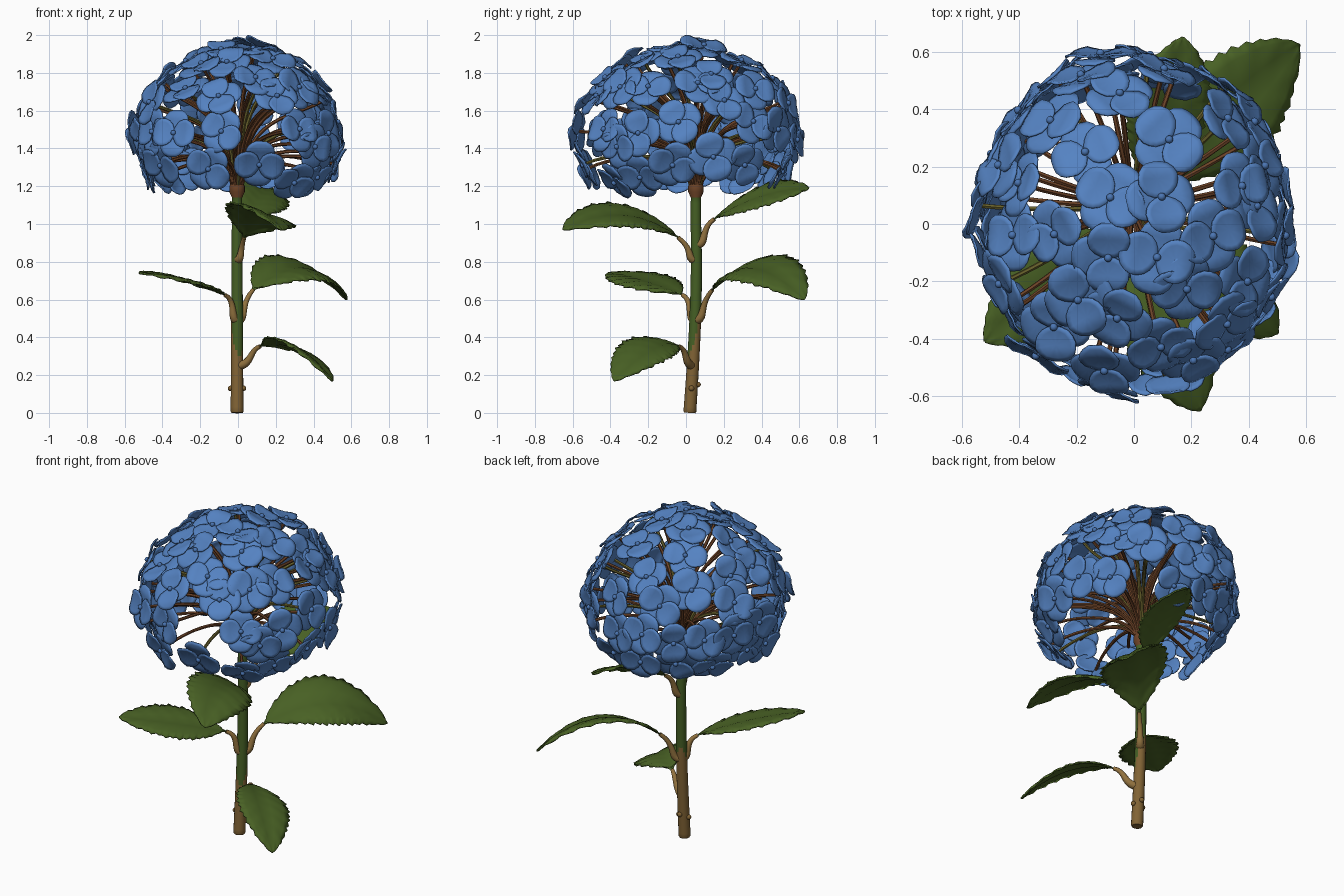
import bpy, bmesh, math, random
from mathutils import Vector, Matrix

if "Cube" in bpy.data.objects:
    bpy.data.objects.remove(bpy.data.objects["Cube"])
random.seed(11)


def material(name, rgb):
    m = bpy.data.materials.new(name)
    m.diffuse_color = (*rgb, 1)
    m.use_nodes = True
    m.node_tree.nodes["Principled BSDF"].inputs["Base Color"].default_value = m.diffuse_color
    return m


BLUE = material("petal blue", (0.09, 0.225, 0.54))
BUTTON = material("flower centre blue", (0.07, 0.18, 0.45))
GREEN = material("leaf green", (0.066, 0.12, 0.018))
STEM = material("stem green", (0.06, 0.115, 0.018))
WOOD = material("woody brown", (0.22, 0.125, 0.035))
TAN = material("leaf stalk tan", (0.29, 0.17, 0.05))
RUST = material("flower stalk rust", (0.15, 0.055, 0.02))
OLIVE = material("flower stalk olive", (0.14, 0.12, 0.025))


def finish(name, bm, mats, thick=0, angle=50):
    me = bpy.data.meshes.new(name)
    if not thick:
        bmesh.ops.recalc_face_normals(bm, faces=bm.faces)
    bm.to_mesh(me)
    bm.free()
    ob = bpy.data.objects.new(name, me)
    bpy.context.collection.objects.link(ob)
    for m in mats:
        me.materials.append(m)
    if thick:
        mod = ob.modifiers.new("thickness", 'SOLIDIFY')
        mod.thickness, mod.offset = thick, 0
    bpy.ops.object.select_all(action='DESELECT')
    ob.select_set(True)
    bpy.context.view_layer.objects.active = ob
    bpy.ops.object.shade_smooth_by_angle(angle=math.radians(angle))
    return ob


def bezier(a, b, c, d, n):
    out = []
    for i in range(n + 1):
        t = i / n
        s = 1 - t
        out.append(a * s**3 + b * 3 * s * s * t + c * 3 * s * t * t + d * t**3)
    return out


def tube(bm, pts, radii, sides=8, mat=0):
    rings = []
    for i, p in enumerate(pts):
        t = (pts[min(i + 1, len(pts) - 1)] - pts[max(i - 1, 0)]).normalized()
        u = t.cross(Vector((0.31, 0.95, 0.05))).normalized()
        v = t.cross(u)
        rings.append([bm.verts.new(p + radii[i] * (u * math.cos(a) + v * math.sin(a)))
                      for a in (2 * math.pi * k / sides for k in range(sides))])
    faces = [bm.faces.new(rings[0][::-1]), bm.faces.new(rings[-1])]
    for r, q in zip(rings, rings[1:]):
        for k in range(sides):
            j = (k + 1) % sides
            faces.append(bm.faces.new((r[k], r[j], q[j], q[k])))
    for f in faces:
        f.material_index = mat


# main stem: woody below (higher up at the back), green above, rust crown
def stem_y(z):
    return 0.02 + 0.035 * math.sin(min(z / 0.8, 1.25) * math.pi / 2)


bm = bmesh.new()
zs = [0, 0.008] + [0.03 * i for i in range(1, 39)] + [1.17, 1.2, 1.23]
rad = [0.03 if z == 0 else 0.041 if z in (1.17, 1.2) else 0.034 - 0.006 * z for z in zs]
tube(bm, [Vector((-0.005, stem_y(z), z)) for z in zs], rad, 16)
for f in bm.faces:
    c = f.calc_center_median()
    side = (c.y - stem_y(c.z)) / 0.03
    f.material_index = 0 if c.z < 0.43 + 0.12 * side - 2 * c.x else 1 if c.z < 1.14 else 2
for z, a in ((0.13, 0), (0.13, math.pi), (0.15, 1.5)):   # buds
    p = Vector((0.034 * math.cos(a) - 0.005, stem_y(z) + 0.034 * math.sin(a), z))
    bmesh.ops.create_icosphere(bm, subdivisions=2, radius=0.015, matrix=Matrix.Translation(p))
finish("main_stem", bm, [WOOD, STEM, RUST])

# leaves: stem height, blade start, middle, tip, half width, roll (left side up)
LEAVES = {
    "upper_front": (0.81, (0.03, -0.03, 0.92), (0.12, -0.34, 1.05), (0.23, -0.65, 0.97), 0.18, -20),
    "upper_back": (0.89, (0.03, 0.14, 1.02), (0.12, 0.4, 1.15), (0.17, 0.65, 1.19), 0.15, 25),
    "middle_left": (0.49, (-0.06, -0.01, 0.62), (-0.28, -0.21, 0.7), (-0.52, -0.41, 0.74), 0.16, -9),
    "middle_right": (0.49, (0.07, 0.13, 0.64), (0.32, 0.38, 0.77), (0.575, 0.625, 0.6), 0.19, 20),
    "lower_right": (0.25, (0.11, -0.03, 0.35), (0.31, -0.2, 0.34), (0.5, -0.38, 0.17), 0.15, -18),
}
N, M = 45, 4
for name, (z0, a, m, b, half, roll) in LEAVES.items():
    a, m, b = Vector(a), Vector(m), Vector(b)
    c = 2 * m - (a + b) / 2
    bm = bmesh.new()
    grid = []
    for i in range(N + 1):
        t = i / N
        p = a * (1 - t)**2 + c * 2 * t * (1 - t) + b * t * t
        T = ((c - a) * (1 - t) + (b - c) * t).normalized()
        S = Vector((0, 0, 1)).cross(T).normalized()
        S = Matrix.Rotation(math.radians(roll), 3, T) @ S
        U = T.cross(S)
        w = half * max(math.sin(math.pi * t**0.95), 0.0)**0.72 + 0.002
        row = []
        for k in range(-M, M + 1):
            v = k / M
            tooth = 1 + 0.1 * ((i % 3) / 2 - 0.5) if abs(k) == M else 1
            pleat = 0.004 * math.sin(2 * math.pi * (7 * t - 1.3 * abs(v))) * abs(v)
            lift = w * (0.25 * abs(v) - 0.27 * v * v) + pleat
            row.append(bm.verts.new(p + S * (w * v * tooth) + U * lift + T * (0.04 * abs(v) * (1 - t))))
        grid.append(row)
    for r, q in zip(grid, grid[1:]):
        for k in range(2 * M):
            bm.faces.new((r[k], q[k], q[k + 1], r[k + 1]))
    finish(name + "_leaf", bm, [GREEN], 0.008, 60)
    # tapering leaf stalk
    bm = bmesh.new()
    s = Vector((-0.005, stem_y(z0), z0))
    out = Vector((a.x - s.x, a.y - s.y, 0))
    pts = bezier(s, s + out * 0.7, a - (c - a) * 0.25, a + (c - a) * 0.04, 10)
    tube(bm, pts, [0.025 - 0.0014 * i for i in range(11)], 10)
    finish(name + "_leaf_stalk", bm, [TAN])

# flower head: floret positions on a dome, read from top, front and right
R, C, E = Vector((0.535, 0.585, 0.475)), Vector((0, 0.005, 1.465)), 1.9


def on_dome(p, axis, sign):
    d = p - C
    rest = 1 - sum(abs(d[i] / R[i])**E for i in range(3) if i != axis)
    d[axis] = sign * R[axis] * max(rest, 0.01)**(1 / E)
    return C + d


TOP = [(-.08, .09), (.09, .09), (-.09, -.115), (.08, -.115), (-.275, -.035), (.265, -.04),
       (-.17, .25), (.12, .29), (-.05, .445), (-.29, .36), (.31, .355), (.365, .13), (-.395, .14),
       (-.19, -.26), (-.055, -.32), (.18, -.22), (.09, -.42), (.31, -.335), (.39, -.2), (-.46, .2),
       (-.28, -.36), (-.42, -.04), (.1, .53), (.2, -.46), (.42, .06), (-.45, -.2), (-.1, -.5)]
FRONT = [(-.33, 1.48), (-.085, 1.49), (-.15, 1.3), (.11, 1.32), (-.41, 1.31), (.4, 1.41), (.29, 1.23),
         (.21, 1.58), (-.47, 1.58)]
RIGHT = [(-.25, 1.48), (-.04, 1.54), (.35, 1.54), (-.07, 1.32), (.14, 1.36), (.3, 1.32), (.47, 1.5),
         (-.3, 1.25), (-.44, 1.5), (.2, 1.65)]
spots = [on_dome(Vector((x, y, 0)), 2, 1) for x, y in TOP]
extra = [on_dome(Vector((x, 0, z)), 1, -1) for x, z in FRONT]
extra += [on_dome(Vector((0, y, z)), 0, 1) for y, z in RIGHT]
for p in extra:
    if min((p - q).length for q in spots) > 0.13:
        spots.append(p)
for z, n in ((1.28, 60), (1.47, 60), (1.63, 60)):       # fill the remaining sides
    for k in range(n):
        g = 2 * math.pi * k / n + z
        h = z + random.uniform(-.03, .03)
        f = (1 - abs((h - C.z) / R.z)**E)**(1 / E)
        u = f / (abs(math.cos(g))**E + abs(math.sin(g))**E)**(1 / E)
        p = Vector((R.x * u * math.cos(g), C.y + R.y * u * math.sin(g), h))
        if min((p - q).length for q in spots) > 0.165:
            spots.append(p)


# one petal: a broad, cupped, slightly notched disc with fine ribs
def petal(bm, mat, side, sides=18, rings=4):
    cen, r = 0.063, 0.065

    def point(q, ang):
        notch = 1 - 0.06 * math.exp(-(ang / 0.35)**2)
        x = cen + r * q * math.cos(ang) * notch
        y = r * 1.12 * q * math.sin(ang)
        z = 1.4 * x * x + side * 0.005 + 1.2 * y * y * side - 2.5 * max(x - 0.08, 0)**1.5
        return bm.verts.new(mat @ Vector((x, y, z + 0.0012 * math.cos(9 * ang) * q)))
    mid = point(0, math.pi)
    prev = None
    for i in range(1, rings + 1):
        ring = [point(i / rings, 2 * math.pi * k / sides - math.pi) for k in range(sides)]
        for k in range(sides):
            j = (k + 1) % sides
            bm.faces.new((mid, ring[k], ring[j]) if prev is None else (prev[k], ring[k], ring[j], prev[j]))
        prev = ring


petals, buttons, stalks = bmesh.new(), bmesh.new(), bmesh.new()
base = Vector((-0.005, stem_y(1.2), 1.19))
for i, p in enumerate(spots):
    d = p - C
    n = Vector([math.copysign(abs(d[k] / R[k])**(E - 1) / R[k], d[k]) for k in range(3)]).normalized()
    p = p + n * random.uniform(-.015, .015)
    tilt = Vector([random.uniform(-.22, .22) for _ in range(3)])
    frame = (n + tilt).normalized().to_track_quat('Z', 'Y').to_matrix().to_4x4()
    place = Matrix.Translation(p) @ frame @ Matrix.Rotation(random.uniform(0, 1.57), 4, 'Z')
    size = random.uniform(0.95, 1.08)
    for k in range(4):
        petal(petals, place @ Matrix.Rotation(k * math.pi / 2, 4, 'Z') @ Matrix.Scale(size, 4),
              1 if k % 2 else -1)
    bmesh.ops.create_icosphere(buttons, subdivisions=2, radius=0.014,
                               matrix=place @ Matrix.Translation((0, 0, 0.012)))
    flat = Vector((p.x, p.y, 0))
    path = bezier(base + flat * 0.04, base + flat * 0.1 + Vector((0, 0, 0.6 * (p.z - 1.0))),
                  p - n * 0.2, p - n * 0.002, 12)
    tube(stalks, path, [0.011 - 0.0002 * j for j in range(13)], 6, 1 if i % 5 == 0 else 0)
finish("floret_petals", petals, [BLUE], 0.007, 60)
finish("floret_centres", buttons, [BUTTON])
finish("floret_stalks", stalks, [RUST, OLIVE])
